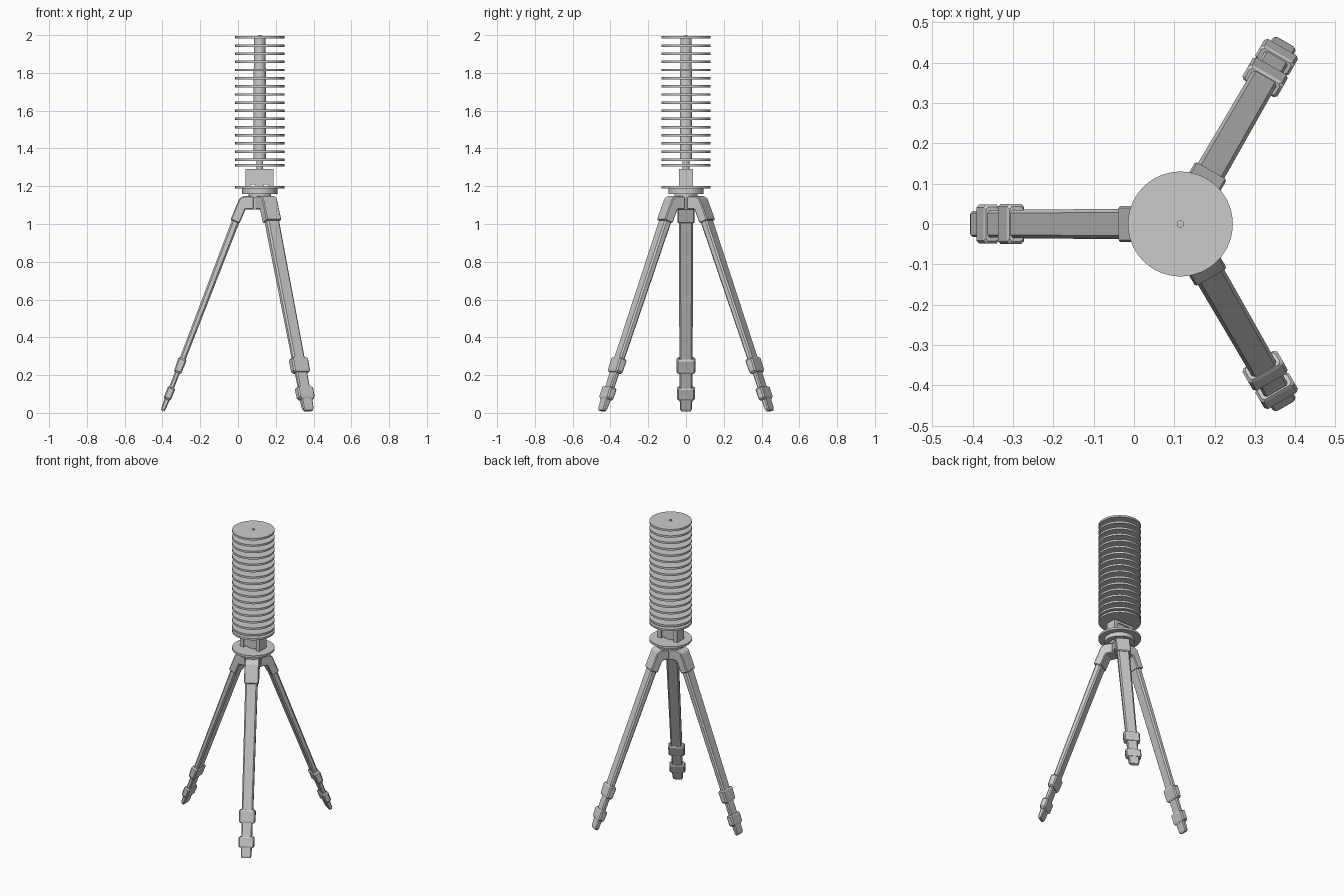
import bpy, bmesh, math
from mathutils import Vector, Matrix

if "Cube" in bpy.data.objects:
    bpy.data.objects.remove(bpy.data.objects["Cube"])

CX = 0.115  # x of the central axis


def finish(name, bm, smooth=False):
    bmesh.ops.recalc_face_normals(bm, faces=bm.faces)
    me = bpy.data.meshes.new(name)
    bm.to_mesh(me)
    bm.free()
    ob = bpy.data.objects.new(name, me)
    bpy.context.collection.objects.link(ob)
    if smooth:
        bpy.context.view_layer.objects.active = ob
        ob.select_set(True)
        bpy.ops.object.shade_smooth_by_angle(angle=math.radians(35))
        ob.select_set(False)
    return ob


def cyl(name, r, z0, z1, n=64):
    bm = bmesh.new()
    bmesh.ops.create_cone(bm, cap_ends=True, segments=n, radius1=r, radius2=r, depth=z1 - z0,
                          matrix=Matrix.Translation((CX, 0, (z0 + z1) / 2)))
    return finish(name, bm, n > 12)


def box(name, x0, x1, hy, z0, z1):
    bm = bmesh.new()
    bmesh.ops.create_cube(bm, size=1, matrix=Matrix.Translation(((x0 + x1) / 2, 0, (z0 + z1) / 2))
                          @ Matrix.Diagonal((x1 - x0, 2 * hy, z1 - z0, 1)))
    return finish(name, bm)


# Leg axis in the radial plane: r outward, z up
TOP = Vector((0.128, 0, 1.013))
DIR = Vector((0.387, 0, -1.005)).normalized()
NRM = Vector((-DIR.z, 0, DIR.x))
SIDE = Vector((0, 1, 0))


def place(angle):
    return Matrix.Translation((CX, 0, 0)) @ Matrix.Rotation(math.radians(angle), 4, 'Z')


def loft(name, sections, angle):
    """Chamfered rectangular sections (t, half width, half thickness, chamfer) along the leg."""
    bm = bmesh.new()
    m = place(angle)
    rings = []
    for t, w, h, c in sections:
        pts = [(w, h - c), (w - c, h), (c - w, h), (-w, h - c),
               (-w, c - h), (c - w, -h), (w - c, -h), (w, c - h)]
        rings.append([bm.verts.new(m @ (TOP + DIR * t + SIDE * u + NRM * v)) for u, v in pts])
    for a, b in zip(rings, rings[1:]):
        for i in range(8):
            j = (i + 1) % 8
            bm.faces.new((a[i], a[j], b[j], b[i]))
    bm.faces.new(rings[0])
    bm.faces.new(rings[-1])
    return finish(name, bm)


def bracket(name, angle):
    """Bent shoulder joining the hub to the leg."""
    prof = [(0.03, 1.148), (0.085, 1.148), (0.108, 1.135), (0.155, 1.022),
            (0.107, 1.003), (0.075, 1.078), (0.03, 1.078)]
    bm = bmesh.new()
    m = place(angle)
    f = bm.faces.new([bm.verts.new(m @ Vector((r, -0.045, z))) for r, z in prof])
    ext = bmesh.ops.extrude_face_region(bm, geom=[f])
    off = m.to_3x3() @ Vector((0, 0.09, 0))
    bmesh.ops.translate(bm, vec=off, verts=[v for v in ext['geom'] if isinstance(v, bmesh.types.BMVert)])
    ob = finish(name, bm)
    bev = ob.modifiers.new('edge', 'BEVEL')
    bev.width, bev.segments = 0.005, 1


# Three telescoping legs
for k, a in enumerate((180, 60, -60), 1):
    bracket(f'leg_bracket_{k}', a)
    loft(f'leg_upper_{k}', [(-0.04, 0.038, 0.021, 0.009), (0.80, 0.035, 0.016, 0.008)], a)
    loft(f'leg_lower_{k}', [(0.78, 0.034, 0.014, 0.007), (0.97, 0.033, 0.013, 0.006)], a)
    loft(f'leg_clamp_{k}', [(0.776, 0.043, 0.018, 0.006), (0.784, 0.050, 0.023, 0.007),
                            (0.848, 0.050, 0.021, 0.007), (0.858, 0.043, 0.017, 0.006)], a)
    loft(f'foot_clamp_{k}', [(0.941, 0.042, 0.017, 0.006), (0.948, 0.048, 0.021, 0.007),
                             (1.000, 0.048, 0.020, 0.007), (1.010, 0.040, 0.016, 0.006)], a)
    loft(f'foot_{k}', [(0.99, 0.034, 0.015, 0.006), (1.060, 0.032, 0.012, 0.005),
                       (1.073, 0.026, 0.009, 0.004)], a)

# Hub and base plate
cyl('hub', 0.06, 1.078, 1.15, 6)
cyl('hub_neck', 0.06, 1.14, 1.165, 32)
cyl('hub_collar', 0.093, 1.16, 1.187)
cyl('base_plate', 0.13, 1.187, 1.201)

# Mounting block: frame with a recessed core
box('mount_arm_left', 0.04, 0.067, 0.037, 1.195, 1.29)
box('mount_arm_right', 0.160, 0.187, 0.037, 1.195, 1.29)
box('mount_top', 0.06, 0.167, 0.037, 1.273, 1.29)
box('mount_core', 0.06, 0.167, 0.030, 1.208, 1.28)
box('mount_foot', 0.093, 0.137, 0.025, 1.195, 1.215)

# Central rod and shaft
cyl('lower_rod', 0.018, 1.28, 1.35, 24)
cyl('shaft_lower', 0.033, 1.342, 1.825, 32)
cyl('shaft_upper', 0.030, 1.82, 1.99, 32)
cyl('top_pin', 0.009, 1.98, 2.0, 16)

# Stack of plates
heights = [1.988 - 0.0432 * i for i in range(16)] + [1.312]
for i, z in enumerate(heights, 1):
    cyl(f'plate_{i}', 0.13, z - 0.0065, z + 0.0065)
